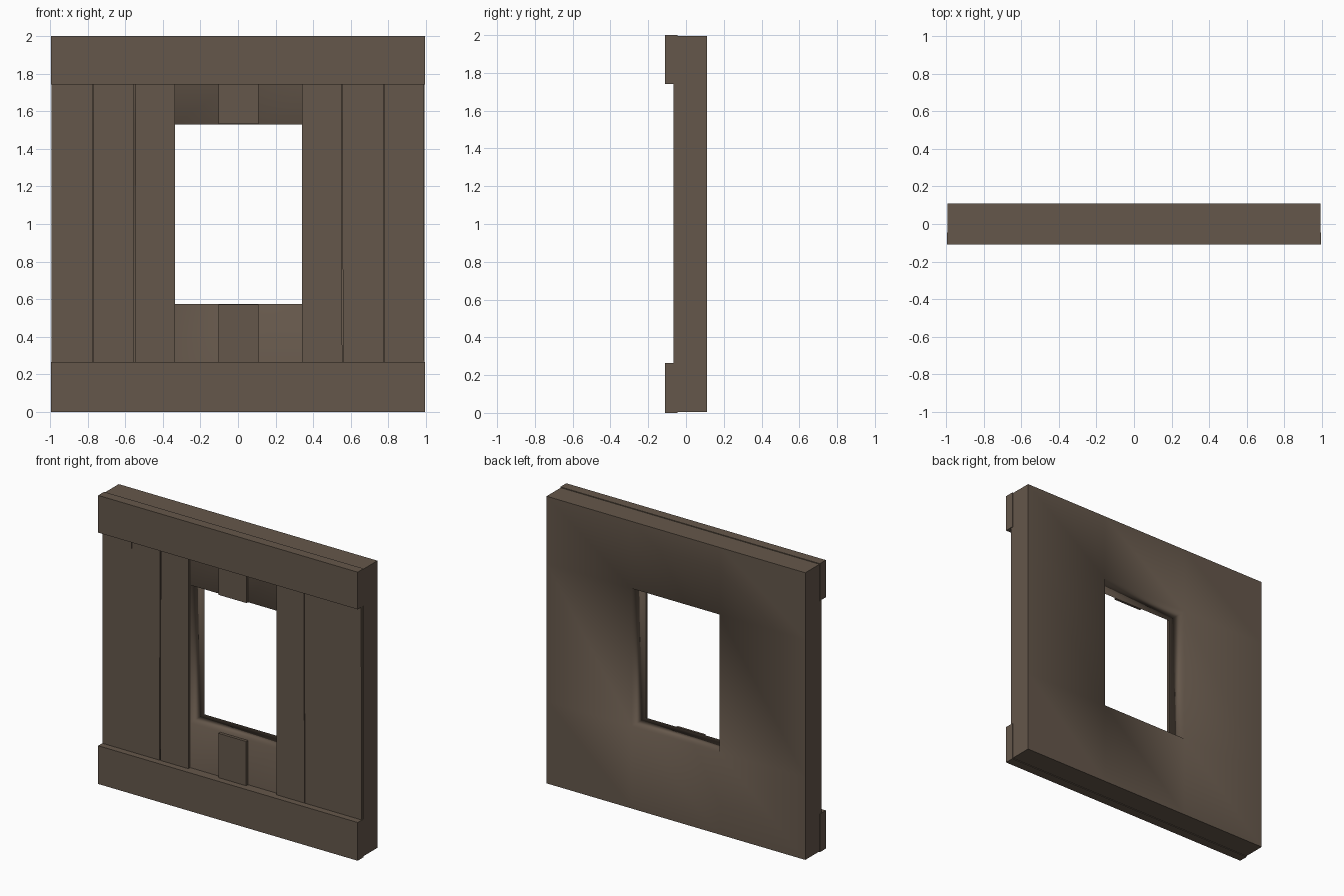
import bpy, bmesh

if "Cube" in bpy.data.objects:
    bpy.data.objects.remove(bpy.data.objects["Cube"])

wood = bpy.data.materials.new("dark_brown_wood")
wood.diffuse_color = (0.13, 0.096, 0.07, 1)
wood.use_nodes = True
wood.node_tree.nodes["Principled BSDF"].inputs["Base Color"].default_value = wood.diffuse_color


def finish(name, bm):
    bmesh.ops.recalc_face_normals(bm, faces=bm.faces[:])
    me = bpy.data.meshes.new(name)
    bm.to_mesh(me)
    bm.free()
    me.materials.append(wood)
    ob = bpy.data.objects.new(name, me)
    bpy.context.collection.objects.link(ob)
    return ob


def board(name, x0, x1, y0, y1, z0, z1, lean0=0.0, lean1=0.0):
    """Box whose upper left / right corners may lean a little, as hand-cut timber."""
    bm = bmesh.new()
    bmesh.ops.create_cube(bm, size=1)
    for v in bm.verts:
        right, back, up = v.co.x > 0, v.co.y > 0, v.co.z > 0
        x = (x1 if right else x0) + ((lean1 if right else lean0) if up else 0)
        v.co = (x, y1 if back else y0, z1 if up else z0)
    return finish(name, bm)


# Backing wall with a window opening: 3 x 3 grid without its middle cell
XS = (-0.992, -0.335, 0.34, 0.992)
ZS = (0.005, 0.575, 1.53, 1.995)
FRONT, BACK = -0.045, 0.11
bm = bmesh.new()
grid = [[bm.verts.new((x, FRONT, z)) for z in ZS] for x in XS]
for i in range(3):
    for j in range(3):
        if (i, j) != (1, 1):
            bm.faces.new((grid[i][j], grid[i + 1][j], grid[i + 1][j + 1], grid[i][j + 1]))
ext = bmesh.ops.extrude_face_region(bm, geom=bm.faces[:], use_keep_orig=True)
for v in ext["geom"]:
    if isinstance(v, bmesh.types.BMVert):
        v.co.y = BACK
# Soft shading into the opening, crisp outer edges
for f in bm.faces:
    f.smooth = True
for e in bm.edges:
    on_rim = any(all(abs(v.co[a] - s) < 1e-4 for v in e.verts)
                 for a, s in ((0, XS[0]), (0, XS[3]), (2, ZS[0]), (2, ZS[3])))
    e.smooth = not on_rim
finish("backing_wall", bm)

# Full-height planks on both sides of the opening
P0, P1 = -0.065, FRONT
planks = [(-0.993, -0.773, 0.0, 0.002), (-0.771, -0.556, 0.002, 0.003),
          (-0.549, -0.335, 0.003, 0.0), (0.34, 0.556, 0.0, -0.006),
          (0.56, 0.776, -0.006, 0.0), (0.778, 0.992, 0.0, -0.002)]
for n, (a, b, l0, l1) in enumerate(planks, 1):
    board(f"wall_plank_{n}", a, b, P0, P1, 0.1, 1.9, l0, l1)

# Short middle planks below and above the opening
board("lower_short_plank", -0.105, 0.108, P0, P1, 0.1, 0.572)
board("upper_short_plank", -0.105, 0.11, P0, P1, 1.532, 1.9)

# Thick horizontal rails
board("bottom_rail", -0.995, 0.995, -0.11, FRONT, 0.0, 0.265)
board("top_rail", -0.995, 0.995, -0.11, FRONT, 1.742, 2.0)
